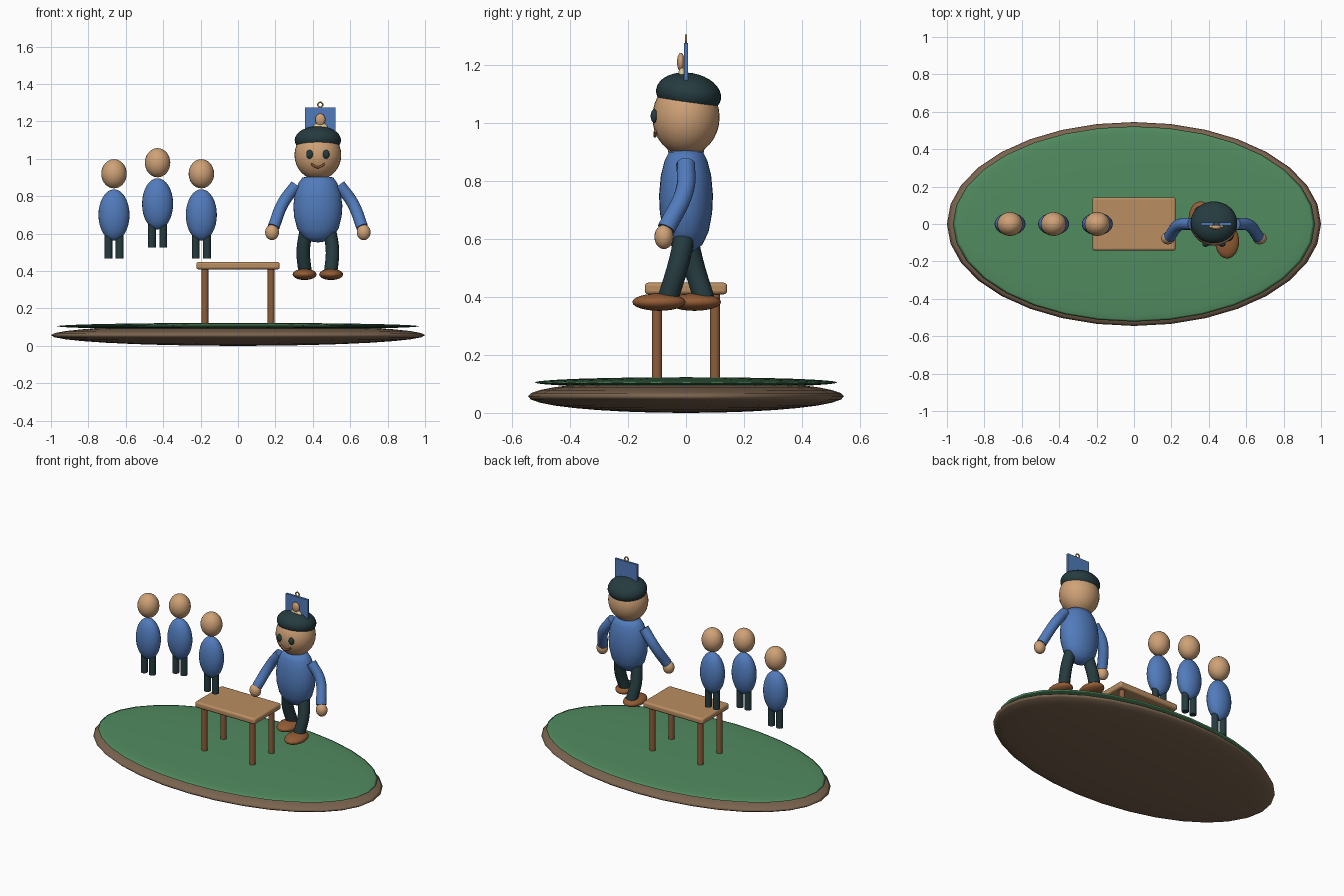
import bpy, bmesh, math
from mathutils import Matrix, Vector

if "Cube" in bpy.data.objects:
    bpy.data.objects.remove(bpy.data.objects["Cube"])


def mat(name, r, g, b):
    m = bpy.data.materials.new(name)
    m.diffuse_color = [(c / 255) ** 2.2 for c in (r, g, b)] + [1]
    m.use_nodes = True
    m.node_tree.nodes["Principled BSDF"].inputs["Base Color"].default_value = m.diffuse_color
    return m


SKIN = mat("skin", 205, 160, 118)
BLUE = mat("blue_cloth", 82, 122, 186)
DARK = mat("dark_cloth", 42, 62, 66)
GREEN = mat("grass", 82, 138, 96)
DIRT = mat("dirt", 122, 100, 80)
TOP = mat("light_wood", 184, 140, 98)
WOOD = mat("dark_wood", 140, 94, 62)
SHOE = mat("shoe_leather", 146, 92, 56)
BRASS = mat("brass", 176, 140, 70)
CREAM = mat("cream", 225, 205, 150)


def finish(ob, name, m, angle=None):
    ob.name = name
    ob.data.materials.clear()
    ob.data.materials.append(m)
    bpy.ops.object.select_all(action='DESELECT')
    ob.select_set(True)
    bpy.context.view_layer.objects.active = ob
    if angle is None:
        bpy.ops.object.shade_smooth()
    else:
        bpy.ops.object.shade_smooth_by_angle(angle=math.radians(angle))
    return ob


def ball(name, loc, radii, m, seg=32, rings=16):
    bpy.ops.mesh.primitive_uv_sphere_add(segments=seg, ring_count=rings, location=loc)
    ob = bpy.context.object
    ob.data.transform(Matrix.Diagonal((*radii, 1)))
    return finish(ob, name, m)


def rod(name, x, y, z0, z1, r, m):
    bpy.ops.mesh.primitive_cylinder_add(vertices=20, radius=r, depth=z1 - z0,
                                        location=(x, y, (z0 + z1) / 2))
    return finish(bpy.context.object, name, m, 30)


def box(name, loc, size, bevel, m):
    bpy.ops.mesh.primitive_cube_add(size=1, location=loc)
    ob = bpy.context.object
    ob.data.transform(Matrix.Diagonal((*size, 1)))
    if bevel:
        b = ob.modifiers.new("bevel", 'BEVEL')
        b.width, b.segments = bevel, 3
    return finish(ob, name, m, 40)


def tube(name, pts, r, m):
    cu = bpy.data.curves.new(name, 'CURVE')
    cu.dimensions = '3D'
    cu.bevel_depth, cu.bevel_resolution = r, 4
    cu.resolution_u, cu.use_fill_caps = 8, True
    sp = cu.splines.new('BEZIER')
    sp.bezier_points.add(len(pts) - 1)
    for bp, p in zip(sp.bezier_points, pts):
        bp.co = p
        bp.handle_left_type = bp.handle_right_type = 'AUTO'
    ob = bpy.data.objects.new(name, cu)
    bpy.context.collection.objects.link(ob)
    bpy.ops.object.select_all(action='DESELECT')
    ob.select_set(True)
    bpy.context.view_layer.objects.active = ob
    bpy.ops.object.convert(target='MESH')
    return finish(bpy.context.object, name, m, 40)


def lathe(name, loc, profile, ysc, m, n=32):
    bm = bmesh.new()
    vs = [bm.verts.new((r, 0, z)) for r, z in profile]
    es = [bm.edges.new(p) for p in zip(vs, vs[1:])]
    bmesh.ops.spin(bm, geom=vs + es, cent=(0, 0, 0), axis=(0, 0, 1),
                   angle=2 * math.pi, steps=n)
    bmesh.ops.remove_doubles(bm, verts=bm.verts, dist=1e-4)
    bmesh.ops.scale(bm, vec=(1, ysc, 1), verts=bm.verts)
    bmesh.ops.recalc_face_normals(bm, faces=bm.faces)
    me = bpy.data.meshes.new(name)
    bm.to_mesh(me)
    bm.free()
    ob = bpy.data.objects.new(name, me)
    ob.location = loc
    bpy.context.collection.objects.link(ob)
    return finish(ob, name, m, 50)


# Oval ground
ball("ground_dirt", (0, 0, .057), (1, .545, .057), DIRT)
ball("ground_grass", (0, 0, .105), (.968, .522, .018), GREEN)

# Table
box("table_top", (0, 0, .429), (.445, .284, .04), .012, TOP)
for x in (-.177, .177):
    for y in (-.1, .1):
        rod("table_leg", x, y, .11, .42, .018, WOOD)

# Three small floating figures
for x, dz in ((-.663, 0), (-.43, .059), (-.196, 0)):
    ball("small_head", (x, 0, .92 + dz), (.068, .064, .078), SKIN, 24, 16)
    ball("small_body", (x, 0, .70 + dz), (.083, .06, .137), BLUE, 24, 16)
    for s in (-1, 1):
        rod("small_leg", x + s * .03, 0, .467 + dz, .61 + dz, .021, DARK)

# Large figure: body and head
X = .427
lathe("body", (X, 0, 0), [(0, .553), (.04, .558), (.08, .58), (.11, .625), (.127, .69),
      (.131, .75), (.122, .82), (.104, .87), (.083, .9), (.05, .906), (0, .907)], .71, BLUE)
ball("head", (X, 0, 1.02), (.125, .116, .132), SKIN)

# Cap: tilted dome with a flat underside
cap = ball("cap", (X, .009, 1.1), (.124, .113, .073), DARK)
bm = bmesh.new()
bm.from_mesh(cap.data)
cut = bmesh.ops.bisect_plane(bm, geom=bm.verts[:] + bm.edges[:] + bm.faces[:],
                             plane_co=(0, 0, -.032), plane_no=(0, 0, -1), clear_outer=True)
bmesh.ops.contextual_create(bm, geom=[e for e in cut['geom_cut']
                                      if isinstance(e, bmesh.types.BMEdge)])
bm.to_mesh(cap.data)
bm.free()
cap.rotation_euler.x = math.radians(-9)
finish(cap, "cap", DARK, 40)

# Face
for s in (-1, 1):
    ball("eye", (X + s * .044, -.109, 1.024), (.018, .013, .024), DARK, 16, 10)
tube("mouth", [(X - .036, -.105, .972), (X, -.107, .955), (X + .036, -.105, .972)], .006, WOOD)

# Arms, hands, legs and shoes
for s, stride in ((-1, 1), (1, -1)):
    tube("arm", [(X + s * .115, 0, .86), (X + s * .185, -.005, .765),
                 (X + s * .237, -.068, .635)], .032, BLUE)
    ball("hand", (X + s * .245, -.076, .607), (.037, .033, .042), SKIN, 20, 12)
    tube("leg", [(X + s * .06, 0, .63), (X + s * .078, stride * .027, .51),
                 (X + s * .069, stride * .062, .395)], .036, DARK)
    ball("shoe", (X + s * .071, -.032 + stride * .061, .382), (.064, .092, .03), SHOE, 24, 12)

# Hanging portrait plate on the cap
P = .44
box("plate", (P, 0, 1.207), (.163, .015, .136), 0, BLUE)
ball("plate_bust", (P, -.014, 1.165), (.04, .013, .028), CREAM, 20, 12)
ball("plate_head", (P, -.018, 1.21), (.027, .013, .032), SKIN, 20, 12)
bpy.ops.mesh.primitive_torus_add(major_segments=24, minor_segments=8, major_radius=.013,
                                 minor_radius=.004, location=(P, 0, 1.289),
                                 rotation=(math.pi / 2, 0, 0))
finish(bpy.context.object, "plate_ring", BRASS)
